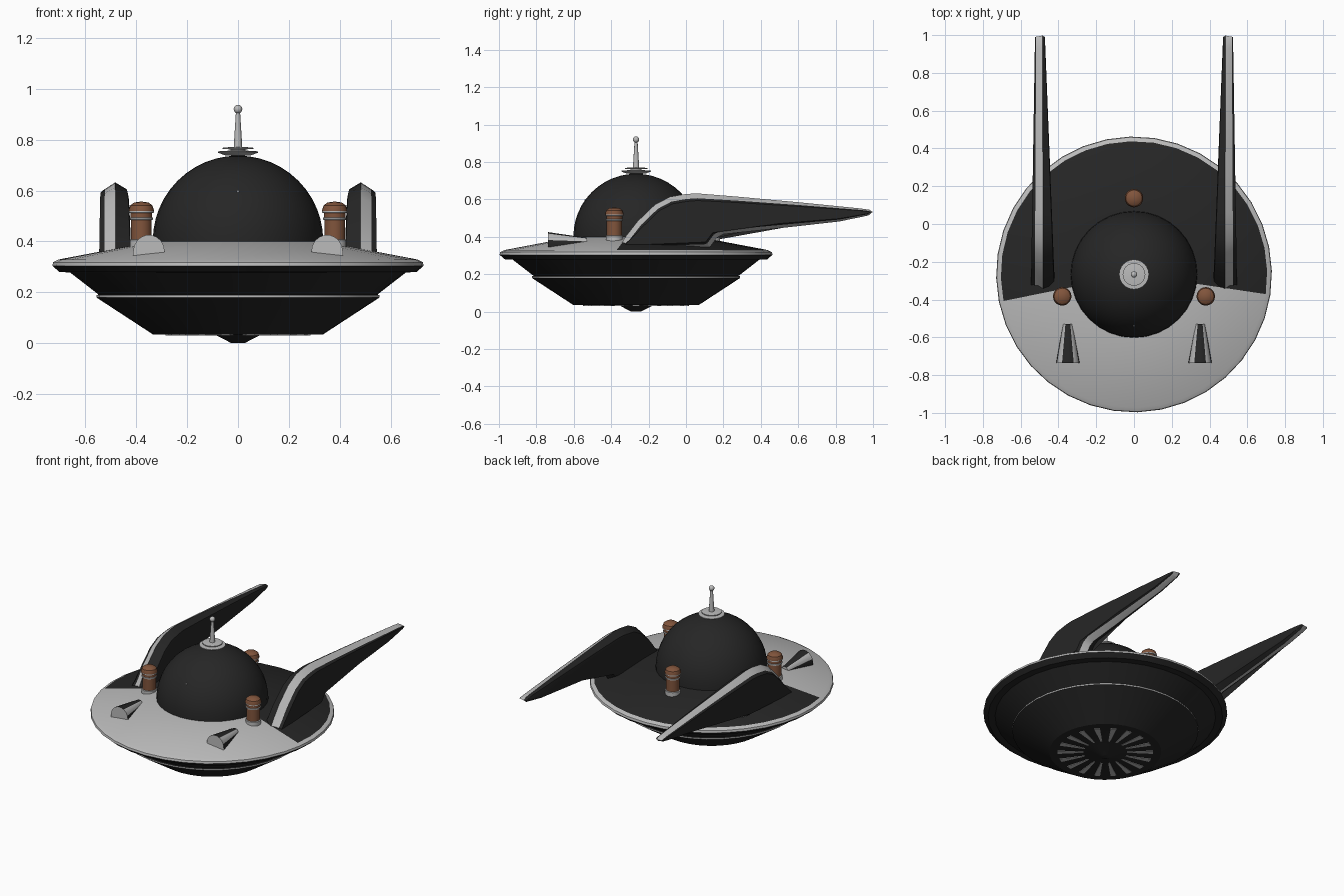
import bpy, bmesh, math
from mathutils import Vector

if "Cube" in bpy.data.objects:
    bpy.data.objects.remove(bpy.data.objects["Cube"])

CY = -0.267  # saucer centre on y


def material(name, rgb):
    m = bpy.data.materials.new(name)
    m.diffuse_color = (*rgb, 1)
    m.use_nodes = True
    m.node_tree.nodes["Principled BSDF"].inputs["Base Color"].default_value = m.diffuse_color
    return m


DARK = material("charcoal", (0.019, 0.019, 0.019))
LIGHT = material("light_grey", (0.5, 0.5, 0.5))
BROWN = material("copper_brown", (0.22, 0.09, 0.045))
MATS = [DARK, LIGHT, BROWN]
D, L, B = 0, 1, 2


def finish(name, bm, angle=30):
    bmesh.ops.remove_doubles(bm, verts=bm.verts, dist=0.00005)
    bmesh.ops.recalc_face_normals(bm, faces=bm.faces)
    me = bpy.data.meshes.new(name)
    bm.to_mesh(me)
    bm.free()
    for m in MATS:
        me.materials.append(m)
    ob = bpy.data.objects.new(name, me)
    bpy.context.collection.objects.link(ob)
    bpy.ops.object.select_all(action='DESELECT')
    ob.select_set(True)
    bpy.context.view_layer.objects.active = ob
    bpy.ops.object.shade_smooth_by_angle(angle=math.radians(angle))
    return ob


def skin(bm, rings, mat):
    """Join neighbouring closed rings; mat(ring, segment) gives the colour."""
    n = len(rings[0])
    for i in range(len(rings) - 1):
        for j in range(n):
            k = (j + 1) % n
            f = bm.faces.new((rings[i][j], rings[i][k], rings[i + 1][k], rings[i + 1][j]))
            f.material_index = mat(i, j)


def revolve(name, profile, mat, x=0, y=CY, seg=36, phase=0.0):
    bm = bmesh.new()
    rings = []
    for r, z in profile:
        r = max(r, 0.000001)
        rings.append([bm.verts.new((x + r * math.cos(phase + 2 * math.pi * j / seg),
                                    y + r * math.sin(phase + 2 * math.pi * j / seg), z))
                      for j in range(seg)])
    skin(bm, rings, mat if callable(mat) else lambda i, j: mat[i] if isinstance(mat, list) else mat)
    return finish(name, bm)


# Saucer: dark hull, light trim ring and rim, light front deck
hull = [(0, 0), (0.025, 0), (0.09, 0.033), (0.335, 0.035), (0.557, 0.180),
        (0.557, 0.189), (0.548, 0.191), (0.66, 0.278), (0.702, 0.28),
        (0.73, 0.304), (0.727, 0.318), (0.705, 0.329), (0.32, 0.402), (0, 0.402)]


def hull_mat(i, j):
    if i in (4, 9, 10):
        return L
    if i == 11:
        return L if 19 <= j <= 34 else D  # front part of the deck
    return D


revolve("saucer_hull", hull, hull_mat, phase=math.radians(1.5))

# Dome
revolve("dome", [(0, 0.39), (0.335, 0.39)] +
        [(0.335 * math.cos(a), 0.402 + 0.335 * math.sin(a))
         for a in [math.pi / 2 * k / 12 for k in range(13)]], D, seg=32)

# Antenna: two discs, tapered mast and ball
revolve("antenna_dish", [(0, 0.735), (0.05, 0.738), (0.079, 0.749), (0.079, 0.754),
                         (0.03, 0.757), (0.03, 0.762), (0.06, 0.763), (0.06, 0.768),
                         (0.03, 0.771), (0, 0.771)], L, seg=24)
revolve("antenna_mast", [(0, 0.75), (0.017, 0.765), (0.015, 0.80), (0.008, 0.912), (0, 0.915)],
        L, seg=12)


def ball(name, loc, r):
    bm = bmesh.new()
    bmesh.ops.create_uvsphere(bm, u_segments=16, v_segments=10, radius=r)
    bmesh.ops.translate(bm, verts=bm.verts, vec=loc)
    for f in bm.faces:
        f.material_index = L
    finish(name, bm, 60)


ball("antenna_ball", (0, CY, 0.92), 0.017)
ball("dome_light", (0, CY - 0.272, 0.595), 0.005)

# Three copper canisters with light bands
can = [(0, 0.35), (0.046, 0.35), (0.046, 0.405), (0.041, 0.408), (0.041, 0.484),
       (0.046, 0.486), (0.046, 0.493), (0.043, 0.495), (0.043, 0.511), (0.049, 0.513),
       (0.049, 0.519), (0.049, 0.525), (0.043, 0.542), (0.028, 0.553), (0, 0.557)]
can_mat = [L, L, L, B, L, L, L, B, L, L, B, B, B, B]
for name, x, y in (("canister_right", 0.38, -0.383), ("canister_left", -0.38, -0.383),
                   ("canister_back", 0, 0.137)):
    revolve(name, can, can_mat, x, y, 20)

# Front scoops: tapered half-round housings with a dark top strip
for side, s in (("right", 1), ("left", -1)):
    bm = bmesh.new()
    rings = []
    for y, w, h, z0 in ((-0.737, 0.062, 0.066, 0.36), (-0.53, 0.026, 0.03, 0.365)):
        ring = [(w, 0.335 - z0)]
        ring += [(w * math.cos(math.pi * k / 9), h * math.sin(math.pi * k / 9)) for k in range(10)]
        ring += [(-w, 0.335 - z0)]
        rings.append([bm.verts.new((s * 0.35 + a, y, z0 + b)) for a, b in ring])
    skin(bm, rings, lambda i, j: D if j in (0, 1, 4, 5, 6, 9, 10) else L)
    for r in rings:
        bm.faces.new(r).material_index = L
    finish("scoop_" + side, bm, 25)

# Swept fins: side outline (y, z), offset inwards for the side panels
outline = [Vector(p) for p in (
    (-0.364, 0.335), (-0.32, 0.405), (-0.26, 0.482), (-0.166, 0.572), (-0.086, 0.614),
    (0.0, 0.629), (0.06, 0.632), (0.26, 0.616), (0.61, 0.584), (0.93, 0.552), (0.98, 0.545),
    (0.998, 0.533), (0.975, 0.514), (0.82, 0.482), (0.50, 0.446), (0.20, 0.414),
    (0.165, 0.395), (0.128, 0.345), (0.10, 0.335))]


def inset(p, d):
    n = len(p)
    out = []
    for i in range(n):
        t = (p[(i + 1) % n] - p[i]).normalized() + (p[i] - p[i - 1]).normalized()
        t.normalize()
        taper = 1 - 0.75 * max(0, min(1, p[i].x))
        out.append(p[i] + Vector((t.y, -t.x)) * d * taper)
    return out


# (x at front, x at tip, inset) from inner panel to outer panel
layers = [(0.418, 0.472, 0.045), (0.422, 0.474, 0.028), (0.482, 0.484, 0.0),
          (0.525, 0.518, 0.027), (0.546, 0.524, 0.040)]
for side, s in (("right", 1), ("left", -1)):
    bm = bmesh.new()
    rings = []
    for x0, x1, d in layers:
        ring = []
        for p in inset(outline, d):
            t = max(0, min(1, (p.x + 0.36) / 1.36))
            ring.append(bm.verts.new((s * (x0 + (x1 - x0) * t), p.x, p.y)))
        rings.append(ring)
    skin(bm, rings, lambda i, j: L if i == 2 else D)
    for r in (rings[0], rings[-1]):
        bm.faces.new(r).material_index = D
    bmesh.ops.triangulate(bm, faces=[f for f in bm.faces if len(f.verts) > 4])
    finish("fin_" + side, bm, 25)

# Underside vents: ring of thin wedge plates
bm = bmesh.new()
for k in range(18):
    a = 2 * math.pi * k / 18
    c, s = math.cos(a), math.sin(a)
    rings = [[bm.verts.new((r * c - w * s, CY + r * s + w * c, z))
              for r, w in ((0.13, -0.005), (0.285, -0.018), (0.285, 0.018), (0.13, 0.005))]
             for z in (0.031, 0.036)]
    skin(bm, rings, lambda i, j: L)
    for r in rings:
        bm.faces.new(r).material_index = L
finish("underside_vents", bm)
